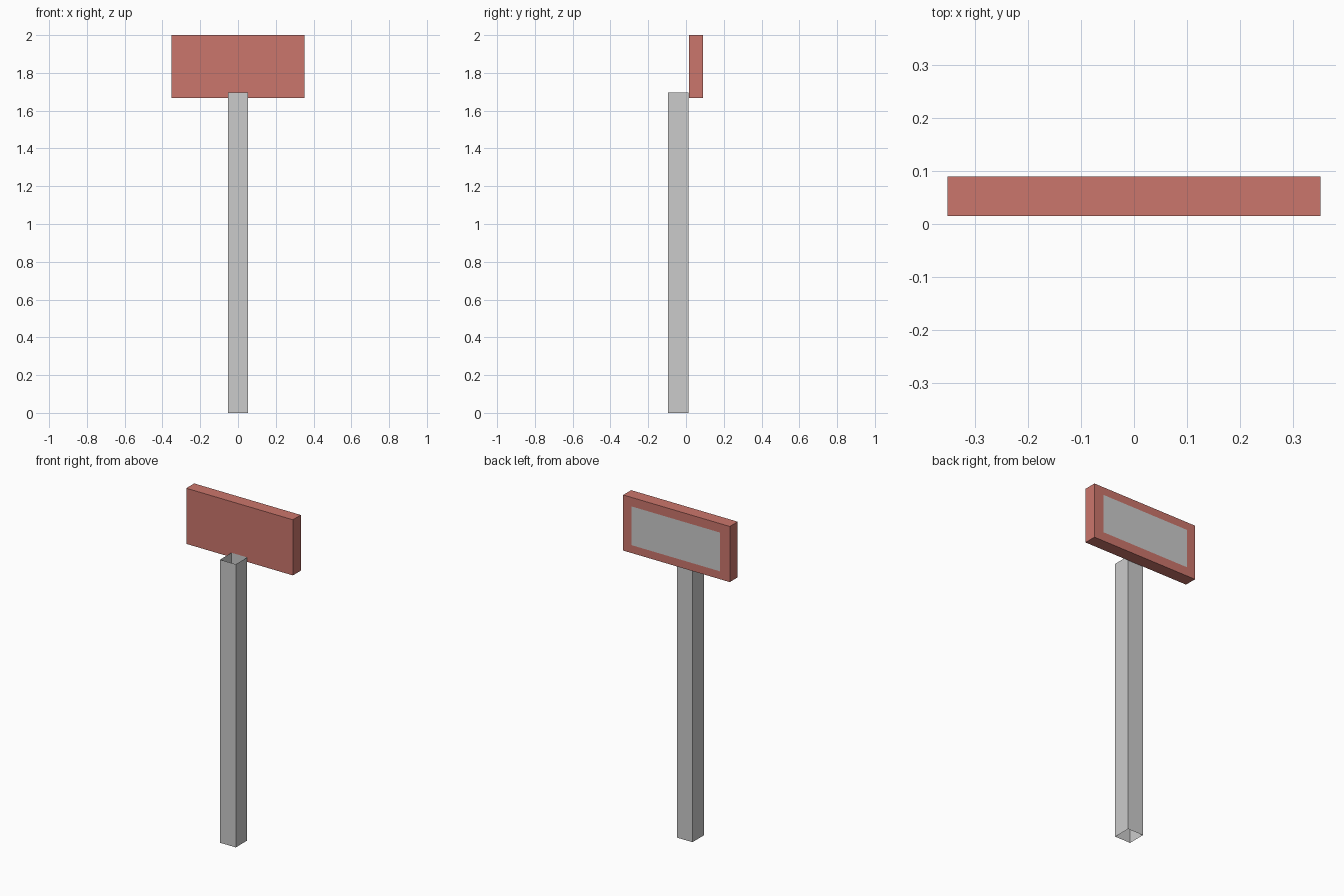
import bpy, bmesh
from mathutils import Vector

if "Cube" in bpy.data.objects:
    bpy.data.objects.remove(bpy.data.objects["Cube"])

def finish(bm, name):
    mesh = bpy.data.meshes.new(name)
    bm.to_mesh(mesh)
    bm.free()
    obj = bpy.data.objects.new(name, mesh)
    bpy.context.collection.objects.link(obj)
    return obj

def box(name, lo, hi, open_ends=False):
    """Box between two corners; open_ends drops the top and bottom faces."""
    lo, hi = Vector(lo), Vector(hi)
    bm = bmesh.new()
    bmesh.ops.create_cube(bm, size=1)
    bmesh.ops.scale(bm, vec=hi - lo, verts=bm.verts)
    bmesh.ops.translate(bm, vec=(lo + hi) / 2, verts=bm.verts)
    if open_ends:
        bm.normal_update()
        ends = [f for f in bm.faces if abs(f.normal.z) > 0.9]
        bmesh.ops.delete(bm, geom=ends, context='FACES_ONLY')
    return finish(bm, name)

# Hollow square post, open at both ends
box("post", (-0.052, -0.095, 0), (0.052, 0.013, 1.695), open_ends=True)

# Red sign board fixed to the rear of the post
board = box("sign_board", (-0.353, 0.015, 1.667), (0.353, 0.09, 2.0))
red = bpy.data.materials.new("red_paint")
red.diffuse_color = (0.6, 0.18, 0.15, 1)
red.use_nodes = True
red.node_tree.nodes["Principled BSDF"].inputs["Base Color"].default_value = red.diffuse_color
board.data.materials.append(red)

# Thin grey panel sheet just proud of the board's back face
bm = bmesh.new()
x, y, z0, z1 = 0.293, 0.095, 1.717, 1.949
corners = [(x, y, z0), (-x, y, z0), (-x, y, z1), (x, y, z1)]
bm.faces.new([bm.verts.new(c) for c in corners])
finish(bm, "sign_panel")
